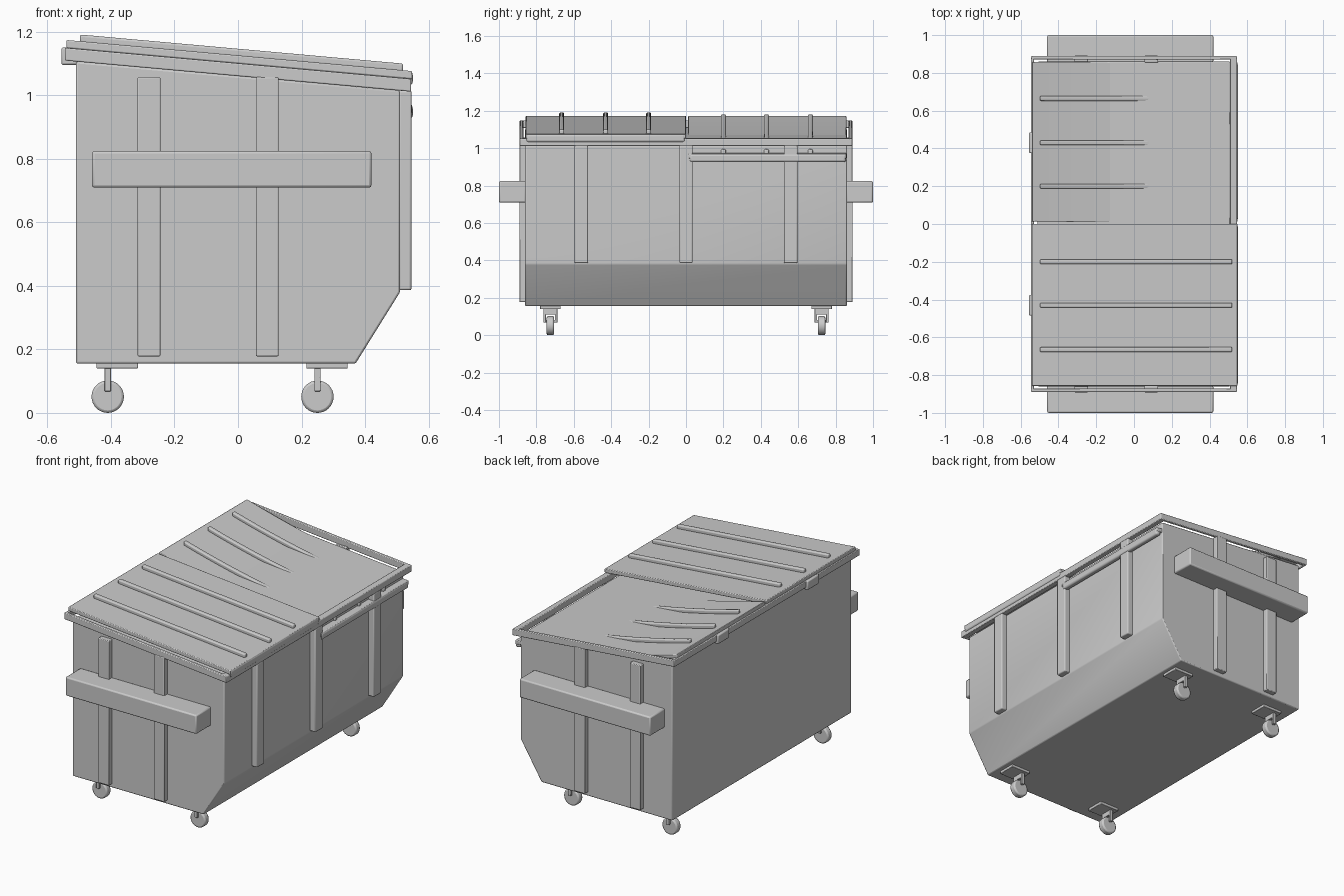
import bpy, bmesh, math

if "Cube" in bpy.data.objects:
    bpy.data.objects.remove(bpy.data.objects["Cube"])

SLOPE = -0.09           # tilt of rim and lids along x


def finish(name, bm, bevel=0.0, segs=2):
    bmesh.ops.recalc_face_normals(bm, faces=bm.faces)
    me = bpy.data.meshes.new(name)
    bm.to_mesh(me)
    bm.free()
    ob = bpy.data.objects.new(name, me)
    bpy.context.collection.objects.link(ob)
    if bevel:
        m = ob.modifiers.new("bevel", 'BEVEL')
        m.width, m.segments, m.limit_method = bevel, segs, 'ANGLE'
        m.angle_limit = math.radians(30)
    bpy.ops.object.select_all(action='DESELECT')
    ob.select_set(True)
    bpy.context.view_layer.objects.active = ob
    bpy.ops.object.shade_smooth_by_angle(angle=math.radians(35))
    return ob


def strip(name, xs, y, zfun, bevel=0.004, segs=2):
    """Bar along x whose (low, high) heights follow zfun(x)."""
    bm = bmesh.new()
    rings = []
    for x in xs:
        lo, hi = zfun(x)
        rings.append([bm.verts.new(c) for c in
                      ((x, y[0], lo), (x, y[1], lo), (x, y[1], hi), (x, y[0], hi))])
    for a, b in zip(rings, rings[1:]):
        for i in range(4):
            j = (i + 1) % 4
            bm.faces.new((a[i], a[j], b[j], b[i]))
    bm.faces.new(rings[0])
    bm.faces.new(rings[-1])
    return finish(name, bm, bevel, segs)


def box(name, x, y, z, bevel=0.004, segs=2):
    return strip(name, x, sorted(y), lambda _: z, bevel, segs)


def tilted(lo, hi, sag=0.0):
    """Sloped heights, optionally drooping towards the front edge."""
    def f(x):
        t = min(max((x + 0.54) / 1.09, 0), 1)
        d = SLOPE * x - sag * (1 - (1 - t) ** 2)
        return lo + d, hi + d
    return f


def steps(a, b, n):
    return [a + (b - a) * i / n for i in range(n + 1)]


# Bin body from its side profile
profile = [(-0.51, 0.155), (0.37, 0.155), (0.51, 0.38), (0.51, 1.014), (-0.51, 1.106)]
bm = bmesh.new()
face = bm.faces.new([bm.verts.new((x, -0.86, z)) for x, z in profile])
ext = bmesh.ops.extrude_face_region(bm, geom=[face])
bmesh.ops.translate(bm, vec=(0, 1.72, 0),
                    verts=[v for v in ext["geom"] if isinstance(v, bmesh.types.BMVert)])
finish("bin_body", bm, 0.006)

# Sloped rim around the top
rim = tilted(1.06, 1.10)
for s, side in ((-1, "front"), (1, "back")):
    strip("rim_" + side, [-0.545, 0.545], sorted((s * 0.87, s * 0.889)), rim)
strip("rim_right", [0.508, 0.545], (-0.889, 0.889), rim)
strip("rim_left", [-0.545, -0.53], (-0.889, 0.889), rim)

# Two lids with ribs and a front lip; the +y lid droops into the bin
for s, sag, side in ((-1, 0.0, "flat"), (1, 0.106, "drooping")):
    n = 28 if sag else 1
    edge = 0.0 if s < 0 else 0.012
    strip(f"lid_{side}", steps(-0.54, 0.548, n), sorted((s * edge, s * 0.857)),
          tilted(1.10, 1.125, sag))
    strip(f"lid_lip_{side}", [0.515, 0.55], sorted((s * (edge + 0.005), s * 0.855)),
          tilted(1.08, 1.125, sag), 0.012, 3)
    for y in (0.2, 0.43, 0.665):
        strip(f"lid_rib_{side}", steps(-0.498, 0.52, n), (s * y - 0.013, s * y + 0.013),
              tilted(1.12, 1.146, sag), 0.007, 3)
    # Hinge block
    box("hinge_block", (-0.556, -0.505), (s * 0.43 - 0.055, s * 0.43 + 0.055),
        (1.095, 1.15), 0.006)

# Front upright ribs
for y in (-0.56, 0, 0.56):
    box("front_post", (0.505, 0.546), (y - 0.036, y + 0.036), (0.386, 1.015), 0.006)

for s in (-1, 1):
    # Side upright ribs and lifting pocket
    for x in (-0.28, 0.092):
        box("side_post", (x - 0.036, x + 0.036), (s * 0.855, s * 0.891), (0.178, 1.057))
    box("lifting_pocket", (-0.46, 0.42), (s * 0.855, s * 1.0), (0.709, 0.824), 0.008)

    # Casters
    for x in (-0.41, 0.25):
        y = s * 0.725
        box("caster_plate", (x - 0.035, x + 0.095), (y - 0.055, y + 0.055), (0.139, 0.158), 0.003)
        box("caster_bridge", (x - 0.01, x + 0.01), (y - 0.037, y + 0.037), (0.11, 0.141), 0.002)
        for k in (-1, 1):
            box("caster_fork", (x - 0.01, x + 0.01), (y + k * 0.024, y + k * 0.037),
                (0.068, 0.115), 0.002)
        for name, r, w in (("wheel", 0.051, 0.04), ("axle", 0.007, 0.07)):
            bm = bmesh.new()
            bmesh.ops.create_cone(bm, cap_ends=True, segments=32, radius1=r, radius2=r, depth=w)
            ob = finish(name, bm, 0.008 if name == "wheel" else 0)
            ob.location = (x, y, 0.052 if name == "wheel" else 0.08)
            if name == "axle":
                ob.location.z = 0.075
            else:
                ob.location.z = 0.051
            ob.rotation_euler.x = math.pi / 2
